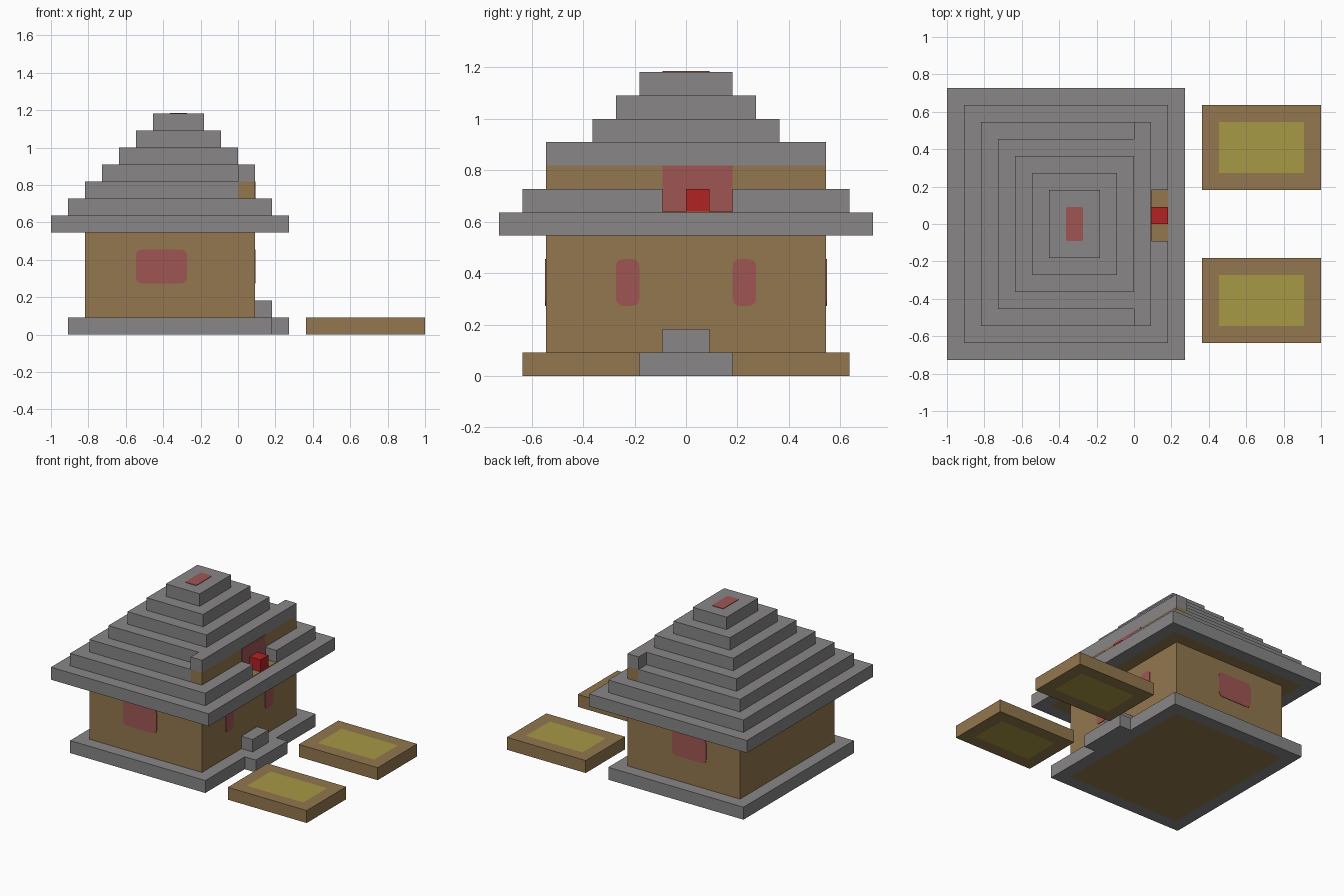
import bpy, bmesh
from mathutils import Vector

if "Cube" in bpy.data.objects:
    bpy.data.objects.remove(bpy.data.objects["Cube"], do_unlink=True)

U = 1 / 11          # one block of the build grid
THIN = 0.04         # plate thickness in blocks


def material(name, rgb):
    lin = [((c / 255 + 0.055) / 1.055) ** 2.4 for c in rgb]
    m = bpy.data.materials.new(name)
    m.use_nodes = True
    m.diffuse_color = (*lin, 1)
    m.node_tree.nodes["Principled BSDF"].inputs["Base Color"].default_value = (*lin, 1)
    return m


STONE = material("grey stone", (136, 134, 135))
WOOD = material("brown wood", (146, 119, 78))
ROSE = material("dull rose", (159, 86, 84))
STRAW = material("straw yellow", (167, 152, 70))
RED = material("bright red", (178, 34, 34))


def finish(bm, name, *mats):
    bmesh.ops.recalc_face_normals(bm, faces=bm.faces)
    bmesh.ops.scale(bm, vec=(U, U, U), verts=bm.verts)
    me = bpy.data.meshes.new(name)
    bm.to_mesh(me)
    bm.free()
    for m in mats:
        me.materials.append(m)
    ob = bpy.data.objects.new(name, me)
    bpy.context.collection.objects.link(ob)
    return ob


def prism_mesh(outline, z0, z1):
    bm = bmesh.new()
    face = bm.faces.new([bm.verts.new((x, y, z0)) for x, y in outline])
    ext = bmesh.ops.extrude_face_region(bm, geom=[face], use_keep_orig=True)
    bmesh.ops.translate(bm, vec=(0, 0, z1 - z0),
                        verts=[v for v in ext["geom"] if isinstance(v, bmesh.types.BMVert)])
    bmesh.ops.recalc_face_normals(bm, faces=bm.faces)
    return bm


def rect(x0, x1, y0, y1):
    return [(x0, y0), (x1, y0), (x1, y1), (x0, y1)]


def block(name, mat, x0, x1, y0, y1, z0, z1):
    return finish(prism_mesh(rect(x0, x1, y0, y1), z0, z1), name, mat)


def inset(bm, face):
    bmesh.ops.inset_region(bm, faces=[face], thickness=1, use_even_offset=True)
    face.material_index = 1


def facing(bm, up):
    return next(f for f in bm.faces if f.normal.z * up > 0.9)


def panel(name, mat, axis, lo, hi, radius):
    """Thin plate with its corners rounded around the given axis."""
    bm = bmesh.new()
    bmesh.ops.create_cube(bm, size=1)
    lo, hi = Vector(lo), Vector(hi)
    size, mid = hi - lo, (hi + lo) / 2
    for v in bm.verts:
        v.co = Vector(a * b for a, b in zip(v.co, size)) + mid
    if radius:
        edges = [e for e in bm.edges
                 if abs(e.verts[0].co[axis] - e.verts[1].co[axis]) > THIN / 2]
        bmesh.ops.bevel(bm, geom=edges, offset=radius, segments=3, profile=0.5, affect='EDGES')
    return finish(bm, name, mat)


# Foundation: stone rim, wooden ring below and a hollow underside
bm = prism_mesh(rect(-10, 2, -7, 7), 0, 1)
under = facing(bm, -1)
inset(bm, under)
inset(bm, under)
ext = bmesh.ops.extrude_face_region(bm, geom=[under])
for v in ext["geom"]:
    if isinstance(v, bmesh.types.BMVert):
        v.co.z = 0.96
finish(bm, "foundation", STONE, WOOD)

# Entrance steps
block("lower_step", STONE, 2, 3, -2, 2, 0, 1)
block("upper_step", STONE, 1, 2, -1, 1, 1, 2)

# House walls
block("walls", WOOD, -9, 1, -6, 6, 1, 6)

# Windows
for side, s in (("front", -1), ("back", 1)):
    y0, y1 = sorted((s * 6, s * (6 + THIN)))
    panel(side + "_window", ROSE, 1, (-6, y0, 3), (-3, y1, 5), 0.35)
    y0, y1 = sorted((s * 2, s * 3))
    panel(side + "_entrance_window", ROSE, 0, (1, y0, 3), (1 + THIN, y1, 5), 0.3)

# Eaves with a wooden soffit
bm = prism_mesh(rect(-11, 3, -8, 8), 6, 7)
inset(bm, facing(bm, -1))
finish(bm, "eaves", STONE, WOOD)

# Roof tier with a balcony notch
notched = [(-10, -7), (2, -7), (2, -1), (1, -1), (1, 2), (2, 2), (2, 7), (-10, 7)]
finish(prism_mesh(notched, 7, 8), "balcony_tier", STONE)

# Dormer wall and the tier behind it
block("dormer_tier", STONE, -9, 0, -6, 6, 8, 9)
block("dormer_wall", WOOD, 0, 1, -6, 6, 8, 9)

# Tier joined to the dormer roof
joined = [(-8, -5), (0, -5), (0, -6), (1, -6), (1, 6), (0, 6), (0, 5), (-8, 5)]
finish(prism_mesh(joined, 9, 10), "dormer_roof_tier", STONE)

# Upper roof tiers
for i in range(3):
    block(f"upper_tier_{i + 1}", STONE, -7 + i, -i, -4 + i, 4 - i, 10 + i, 11 + i)
panel("roof_top_panel", ROSE, 2, (-4, -1, 13), (-3, 1, 13 + THIN), 0.12)

# Balcony
panel("balcony_door", ROSE, 0, (1, -1, 7), (1 + THIN, 2, 9), 0)
panel("balcony_floor", WOOD, 2, (1, -1, 7), (2, 2, 7 + THIN), 0)
block("balcony_seat", RED, 1, 2, 0, 1, 7, 8)

# Garden beds
for side, y in (("front", -7), ("back", 2)):
    bm = prism_mesh(rect(4, 11, y, y + 5), 0, 1)
    for up in (1, -1):
        inset(bm, facing(bm, up))
    finish(bm, side + "_garden_bed", WOOD, STRAW)
